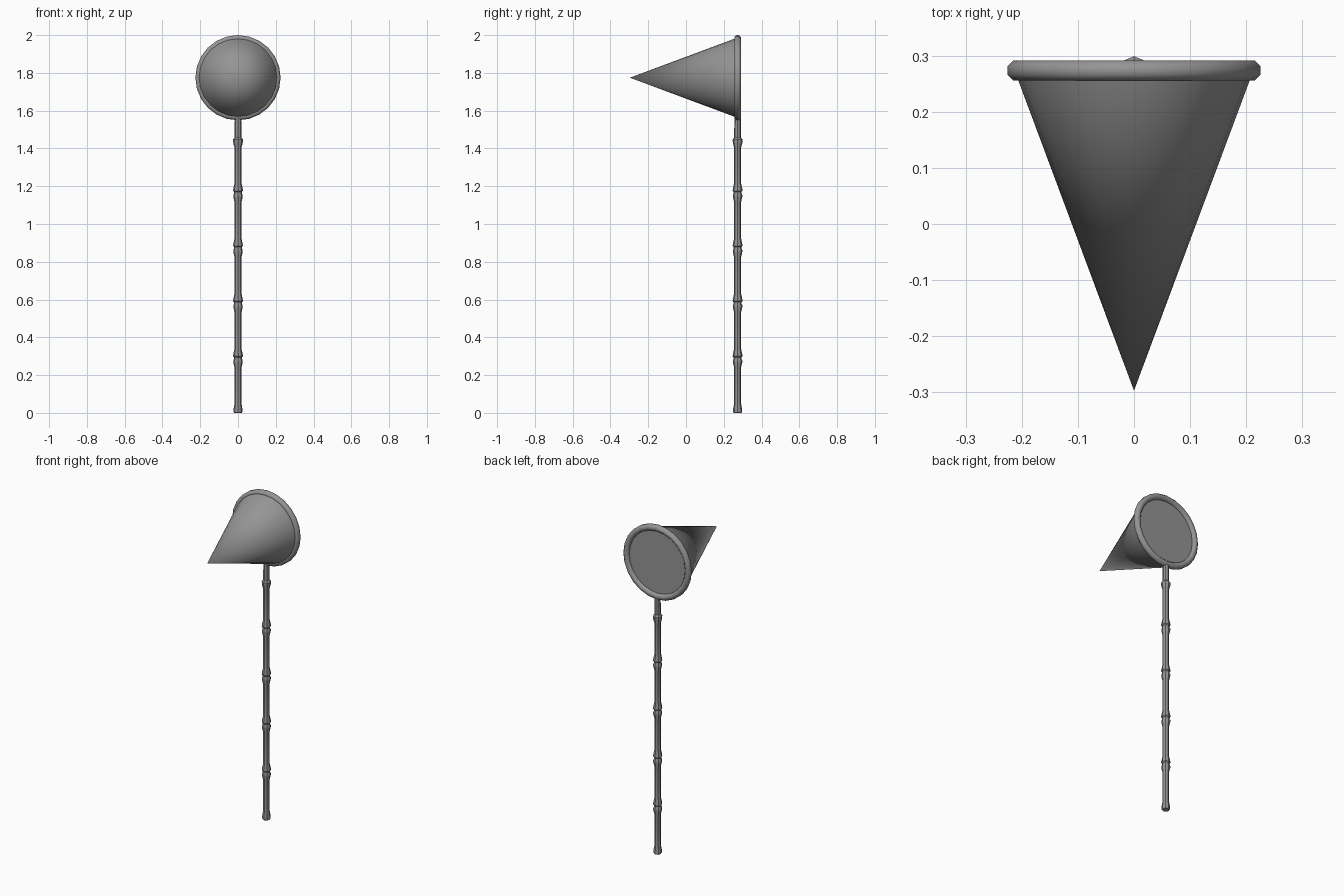
import bpy
import bmesh
import math
from mathutils import Matrix, Vector

cube = bpy.data.objects.get("Cube")
if cube:
    bpy.data.objects.remove(cube, do_unlink=True)

grey = bpy.data.materials.new("plain grey")
grey.use_nodes = True
grey.diffuse_color = (0.3, 0.3, 0.3, 1)
grey.node_tree.nodes["Principled BSDF"].inputs["Base Color"].default_value = (0.3, 0.3, 0.3, 1)

POLE_Y = 0.273
HEAD_Z = 1.7745
HEAD_SIDES = 24


def lathe(name, profile, sides, origin, along_y=False, closed=False, angle=35):
    """Turn a (radius, height) profile around z, or around y for the head."""
    bm = bmesh.new()
    rings = []
    for r, h in profile:
        rings.append([bm.verts.new((r * math.cos(2 * math.pi * i / sides),
                                    r * math.sin(2 * math.pi * i / sides), h))
                      for i in range(sides)])
    pairs = list(zip(rings, rings[1:]))
    if closed:
        pairs.append((rings[-1], rings[0]))
    for low, high in pairs:
        for i in range(sides):
            j = (i + 1) % sides
            bm.faces.new((low[i], low[j], high[j], high[i]))
    if not closed:
        for ring, (r, h) in ((rings[0], profile[0]), (rings[-1], profile[-1])):
            if r > 0:
                bm.faces.new(ring)
    bmesh.ops.remove_doubles(bm, verts=bm.verts, dist=1e-5)
    if along_y:
        bm.transform(Matrix.Rotation(-math.pi / 2, 4, "X"))
    bm.transform(Matrix.Translation(Vector(origin)))
    bmesh.ops.recalc_face_normals(bm, faces=bm.faces)
    mesh = bpy.data.meshes.new(name)
    bm.to_mesh(mesh)
    bm.free()
    mesh.materials.append(grey)
    obj = bpy.data.objects.new(name, mesh)
    bpy.context.collection.objects.link(obj)
    bpy.ops.object.select_all(action="DESELECT")
    obj.select_set(True)
    bpy.context.view_layer.objects.active = obj
    bpy.ops.object.shade_smooth_by_angle(angle=math.radians(angle))
    return obj


# Jointed pole: flared foot, swollen joints, plain neck into the rim
shaft = 0.0185
pole = [(0.020, 0), (0.024, 0.006), (0.024, 0.018), (shaft, 0.05)]
for z in (0.29, 0.582, 0.874, 1.166):
    pole += [(shaft, z - 0.05), (0.025, z - 0.022), (0.025, z - 0.012),
             (0.021, z - 0.004), (0.021, z + 0.004),
             (0.026, z + 0.010), (0.025, z + 0.020), (shaft, z + 0.05)]
pole += [(shaft, 1.405), (0.025, 1.428), (0.026, 1.448),
         (0.018, 1.458), (0.017, 1.57)]
lathe("jointed_pole", pole, 8, (0, POLE_Y, 0), angle=30)

# Pointed cone with a flat back
lathe("cone_head", [(0, -0.297), (0.213, 0.274)], HEAD_SIDES,
      (0, 0, HEAD_Z), along_y=True)

# Octagonal section rim around the open end of the cone
tube = 0.0193
rim = [(0.2077 + tube * math.cos(math.pi * (k + 0.5) / 4),
        tube * math.sin(math.pi * (k + 0.5) / 4)) for k in range(8)]
lathe("cone_rim", rim, HEAD_SIDES, (0, 0.2735, HEAD_Z),
      along_y=True, closed=True, angle=50)
